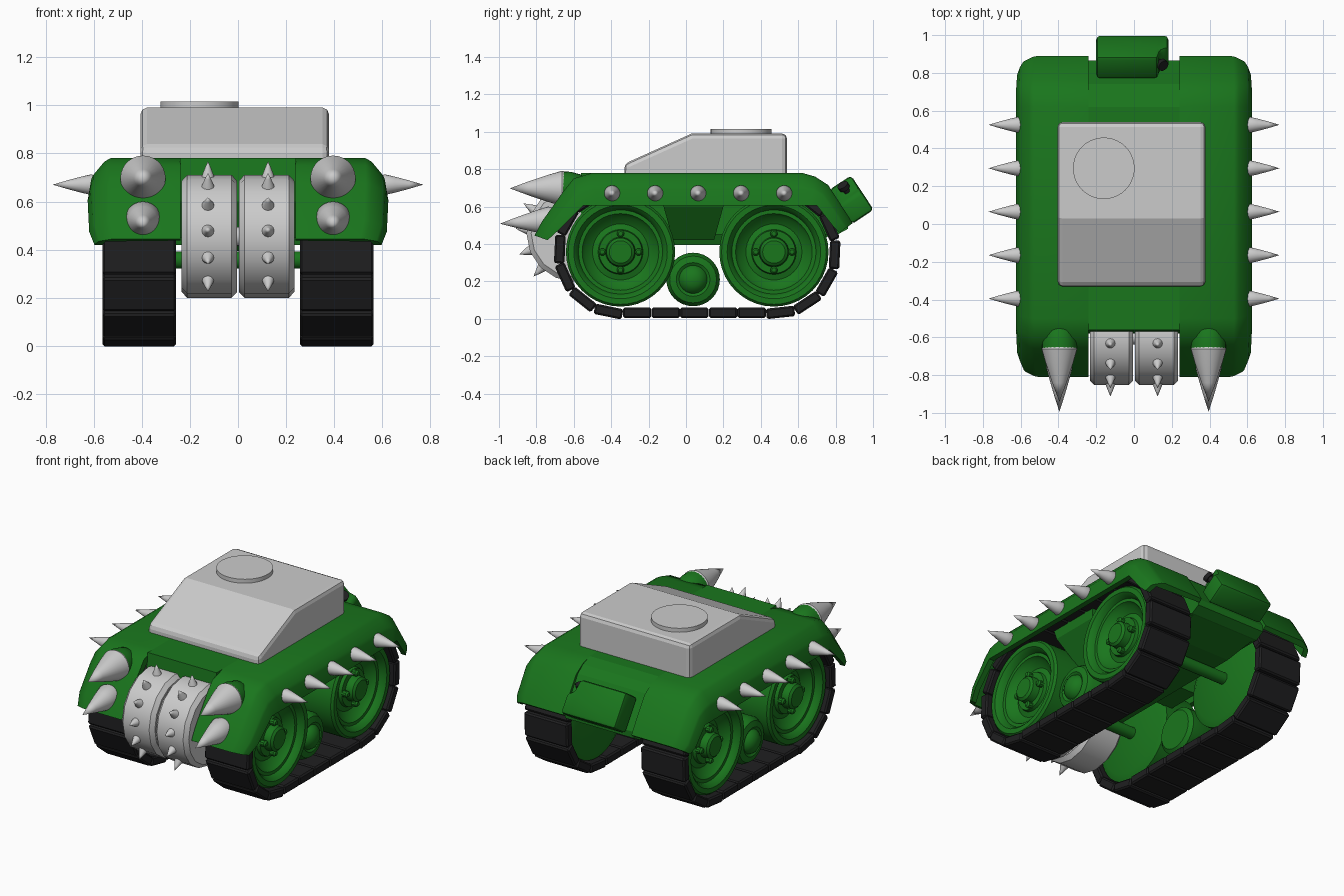
import bpy, bmesh
from math import sin, cos, pi, radians
from mathutils import Vector, Matrix

if "Cube" in bpy.data.objects:
    bpy.data.objects.remove(bpy.data.objects["Cube"])


def material(name, rgb):
    m = bpy.data.materials.new(name)
    m.diffuse_color = (*rgb, 1)
    m.use_nodes = True
    m.node_tree.nodes["Principled BSDF"].inputs["Base Color"].default_value = m.diffuse_color
    return m


GREEN = material("green_paint", (0.01, 0.18, 0.012))
BLACK = material("dark_rubber", (0.014, 0.014, 0.015))
smooth_objects = []


def build(name, verts, faces, mat=None, bevel=0, segments=2, smooth=False):
    bm = bmesh.new()
    vs = [bm.verts.new(v) for v in verts]
    for f in faces:
        bm.faces.new([vs[i] for i in f])
    bmesh.ops.remove_doubles(bm, verts=bm.verts, dist=1e-5)
    bmesh.ops.recalc_face_normals(bm, faces=bm.faces)
    if bevel:
        sharp = [e for e in bm.edges if e.calc_face_angle(0) > 0.5]
        bmesh.ops.bevel(bm, geom=sharp, offset=bevel, segments=segments,
                        profile=0.5, affect='EDGES')
    me = bpy.data.meshes.new(name)
    bm.to_mesh(me)
    bm.free()
    if mat:
        me.materials.append(mat)
    ob = bpy.data.objects.new(name, me)
    bpy.context.collection.objects.link(ob)
    if smooth:
        smooth_objects.append(ob)
    return ob


def loft(name, rings, mat=None, **kw):
    """Skin equal closed rings and cap both ends."""
    n = len(rings[0])
    faces = [(k * n + i, k * n + (i + 1) % n, (k + 1) * n + (i + 1) % n, (k + 1) * n + i)
             for k in range(len(rings) - 1) for i in range(n)]
    faces += [tuple(range(n)), tuple(range((len(rings) - 1) * n, len(rings) * n))]
    return build(name, [v for r in rings for v in r], faces, mat, **kw)


def side_prism(name, profile, x0, x1, mat=None, **kw):
    return loft(name, [[(x, y, z) for y, z in profile] for x in (x0, x1)], mat, **kw)


def lathe(name, profile, origin, direction, n=24, mat=None, smooth=True):
    """Revolve (radius, height) points about a direction."""
    q = Vector(direction).to_track_quat('Z', 'Y')
    m = len(profile)
    verts = [Vector(origin) + q @ Vector((r * cos(2 * pi * i / n), r * sin(2 * pi * i / n), h))
             for i in range(n) for r, h in profile]
    faces = []
    for i in range(n):
        j = (i + 1) % n
        for k in range(m - 1):
            a, b, c, d = i * m + k, j * m + k, j * m + k + 1, i * m + k + 1
            if profile[k][0] == 0:
                faces.append((a, c, d))
            elif profile[k + 1][0] == 0:
                faces.append((a, b, d))
            else:
                faces.append((a, b, c, d))
    return build(name, verts, faces, mat, smooth=smooth)


def cone(name, origin, direction, r, length, n=20):
    return lathe(name, [(0, 0), (r * .93, 0), (r, length * .06), (r * .78, length * .3),
                        (r * .4, length * .66), (0, length)], origin, direction, n)


# hull deck and belly between the tracks
side_prism("hull_deck", [(-.56, .78), (-.58, .6), (-.5, .45), (.81, .45), (.865, .48), (.865, .52),
                         (.74, .715), (.69, .755), (.62, .78)], -.242, .242, GREEN)
loft("belly", [[(-w, a, z), (w, a, z), (w, b, z), (-w, b, z)]
               for z, a, b, w in ((.5, -.5, .81, .242), (.45, -.46, .8, .225), (.395, -.38, .6, .2))], GREEN)

# fenders: outer path and skirt edge path swept with one hollow section; ends taper inwards
stations = [((-.81, .445), (-.74, .42), .955), ((-.77, .52), (-.68, .475), .99),
            ((-.66, .675), (-.55, .605), 1), ((-.6, .75), (-.52, .605), 1),
            ((-.5, .78), (-.47, .605), 1), ((.62, .78), (.62, .605), 1),
            ((.69, .76), (.665, .605), 1), ((.76, .715), (.70, .605), 1),
            ((.87, .545), (.79, .49), .99), ((.89, .51), (.82, .46), .965)]
section = [(.24, 0), (.53, 0), (.555, .08), (.602, .4), (.61, .5), (.625, 1),
           (.59, 1), (.575, .45), (.24, .3)]
for s in (-1, 1):
    loft("fender", [[(s * (x * w if x > .5 else x), p[0] + (q[0] - p[0]) * t, p[1] + (q[1] - p[1]) * t)
                     for x, t in section] for p, q, w in stations], GREEN, smooth=True)
    # bracket between the road wheels
    loft("side_bracket", [[(s * x, y, z) for x, y in ((.2, a), (w, a), (w, b), (.2, b))]
                          for z, a, b, w in ((.73, -.15, .23, .5), (.6, -.12, .2, .48), (.42, -.07, .15, .34))],
         GREEN)

# turret block with hatch
side_prism("turret", [(-.33, .75), (-.33, .828), (.03, .99), (.54, .99), (.54, .75)],
           -.405, .378, bevel=.026, segments=2)
lathe("hatch", [(0, 0), (.163, 0), (.163, .03), (0, .03)], (-.16, .295, .985), (0, 0, 1), 40)

# tracks: links laid along a stadium path
WY, WZ, R = (-.35, .47), .357, .325
L = WY[1] - WY[0]
COUNT = 24
total = 2 * L + 2 * pi * R


def track_point(d):
    d %= total
    if d < L:
        return WY[0] + d, WZ - R, 0
    d -= L
    if d < pi * R:
        a = d / R
        return WY[1] + R * sin(a), WZ - R * cos(a), a
    d -= pi * R
    if d < L:
        return WY[1] - d, WZ + R, pi
    a = (d - L) / R + pi
    return WY[0] + R * sin(a), WZ - R * cos(a), a


link_profile = [(-.076, -.028), (.076, -.028), (.076, .028), (-.076, .028)]
link = side_prism("track_link", link_profile, -.153, .153, BLACK, bevel=.009, segments=1)
for s in (-1, 1):
    for i in range(COUNT):
        ob = link if (s, i) == (-1, 0) else link.copy()
        if ob is not link:
            bpy.context.collection.objects.link(ob)
        y, z, a = track_point(.395 + i * total / COUNT)
        ob.matrix_world = Matrix.Translation((s * .41, y, z)) @ Matrix.Rotation(a, 4, 'X')

# road wheels with dished faces, hubs, bolts and axles
wheel = [(0, 0), (.25, 0), (.292, .02), (.292, .25), (.28, .265), (.25, .265), (.235, .25),
         (.225, .225), (.205, .225), (.19, .2), (.15, .175), (.12, .185), (.115, .205),
         (.08, .205), (.075, .25), (.06, .262), (0, .262)]
small = [(0, 0), (.12, 0), (.143, .02), (.143, .18), (.125, .21), (.09, .22), (.075, .21),
         (.065, .23), (.035, .25), (0, .255)]
for s in (-1, 1):
    for y in WY:
        lathe("road_wheel", wheel, (s * .275, y, WZ), (s, 0, 0), 40, GREEN)
        for k in range(4):
            a = k * pi / 2
            lathe("wheel_bolt", [(0, 0), (.02, 0), (.02, .035), (.012, .045), (0, .047)],
                  (s * .47, y + .097 * cos(a), WZ + .097 * sin(a)), (s, 0, 0), 10, GREEN)
    lathe("support_wheel", small, (s * .275, .038, .21), (s, 0, 0), 32, GREEN)
for y in WY:
    lathe("axle", [(0, 0), (.036, 0), (.036, .6), (0, .6)], (-.3, y, WZ), (1, 0, 0), 16, GREEN)

# spiked double roller at the front, spikes only on the exposed arc
RY, RZ, RR = -.597, .455, .256
for s in (-1, 1):
    lathe("roller_drum", [(0, -.115), (RR - .025, -.115), (RR, -.092), (RR, .092), (RR - .025, .115), (0, .115)],
          (s * .119, RY, RZ), (1, 0, 0), 16)
    for k in range(-2, 4):
        a = radians(5 + k * 25.7)
        d = Vector((0, -cos(a), sin(a)))
        cone("roller_spike", Vector((s * .125, RY, RZ)) + d * (RR - .015), d, .028, .075, 12)
lathe("roller_shaft", [(0, 0), (.04, 0), (.04, .46), (0, .46)], (-.23, RY, RZ), (1, 0, 0), 16)

# large front spikes with rounded sockets, and small side spikes
for s in (-1, 1):
    lathe("spike_socket", [(0, -.14), (.05, -.125), (.08, -.085), (.092, -.03), (.092, .01), (0, .01)],
          (s * .395, -.65, .695), (0, -1, .05), 24, GREEN)
    cone("front_spike_upper", (s * .395, -.645, .697), (0, -1, 0), .094, .297, 28)
    cone("front_spike_lower", (s * .395, -.715, .525), (0, -1, -.06), .076, .28, 28)
    for k in range(5):
        cone("side_spike", (s * .6, -.395 + k * .23, .67), (s, 0, 0), .043, .17)

# fuel box on the rear slope, with its cap in the cut corner
u, n = Vector((0, .55, -.835)), Vector((0, .835, .55))
c = Vector((0, .888, .638))
outline = [(-.2, -.11), (.125, -.11), (.14, -.035), (.182, -.01), (.182, .11), (-.2, .11)]
loft("fuel_box", [[Vector((x, 0, 0)) + c + u * v + n * h for x, v in outline] for h in (-.075, .066)],
     GREEN, bevel=.02, segments=2, smooth=True)
lathe("fuel_cap", [(0, 0), (.018, 0), (.018, .025), (.03, .025), (.03, .05), (0, .05)],
      c + Vector((.13, 0, 0)) - u * .05, Vector((.5, 0, 0)) - u * .8, 16, BLACK)

# smooth shading that keeps hard edges
bpy.ops.object.select_all(action='DESELECT')
for ob in smooth_objects:
    ob.select_set(True)
bpy.context.view_layer.objects.active = smooth_objects[0]
bpy.ops.object.shade_smooth_by_angle(angle=radians(35))
